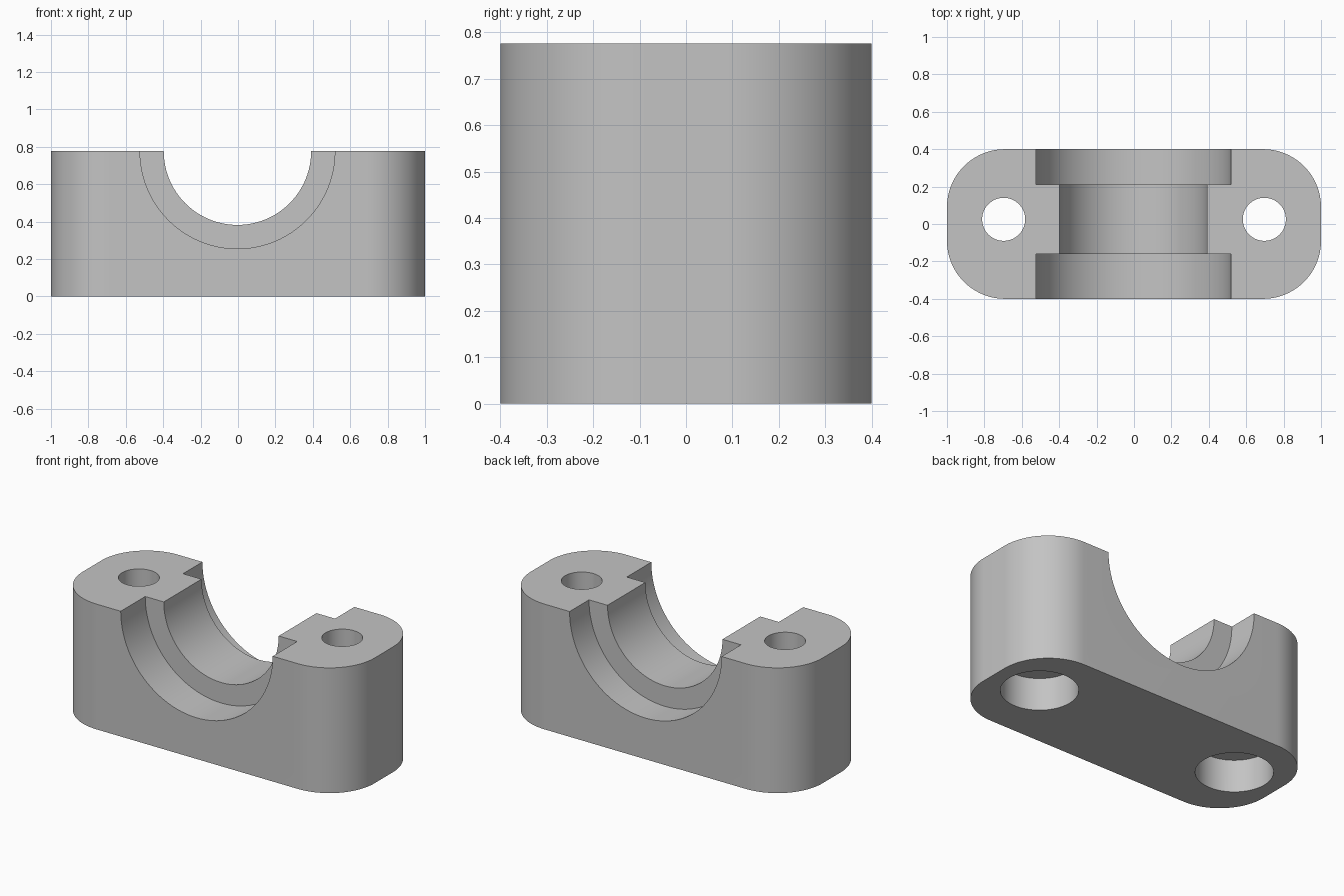
import bpy, bmesh, math

if "Cube" in bpy.data.objects:
    bpy.data.objects.remove(bpy.data.objects["Cube"], do_unlink=True)

HEIGHT, HALF_DEPTH, CORNER = 0.776, 0.4, 0.31
BORE_X, HOLE_X, HOLE_Y = -0.003, 0.697, 0.025

grey = bpy.data.materials.new("plain grey")
grey.use_nodes = True
colour = (0.55, 0.55, 0.55, 1)
grey.diffuse_color = colour
grey.node_tree.nodes["Principled BSDF"].inputs["Base Color"].default_value = colour


def cylinder(name, radius, start, end, x, y=0, z=0, along_y=False):
    """Cutter running from start to end along z, or along y."""
    middle = (start + end) / 2
    place = (x, middle, z) if along_y else (x, y, middle)
    turn = (math.pi / 2, 0, 0) if along_y else (0, 0, 0)
    bpy.ops.mesh.primitive_cylinder_add(vertices=96, radius=radius, depth=end - start,
                                        location=place, rotation=turn)
    cutter = bpy.context.object
    cutter.name = name
    cutter.hide_render = True
    cutter.data.materials.append(grey)
    return cutter


# Block with rounded vertical corners
bm = bmesh.new()
outline = []
for sx, sy, first in ((1, 1, 0), (-1, 1, 90), (-1, -1, 180), (1, -1, 270)):
    for i in range(25):
        a = math.radians(first + 90 * i / 24)
        outline.append(bm.verts.new((sx * (1 - CORNER) + CORNER * math.cos(a),
                                     sy * (HALF_DEPTH - CORNER) + CORNER * math.sin(a), 0)))
base = bm.faces.new(outline)
top = bmesh.ops.extrude_face_region(bm, geom=[base])["geom"]
bmesh.ops.translate(bm, vec=(0, 0, HEIGHT),
                    verts=[v for v in top if isinstance(v, bmesh.types.BMVert)])
bmesh.ops.recalc_face_normals(bm, faces=bm.faces)
mesh = bpy.data.meshes.new("bearing_block")
bm.to_mesh(mesh)
bm.free()
mesh.materials.append(grey)
block = bpy.data.objects.new("bearing_block", mesh)
bpy.context.collection.objects.link(block)

# Half-round bore with a wider recess at the front and back
cutters = [
    cylinder("bore_cutter", 0.394, -0.6, 0.6, BORE_X, z=HEIGHT, along_y=True),
    cylinder("front_recess_cutter", 0.521, -0.6, -0.16, BORE_X, z=HEIGHT, along_y=True),
    cylinder("back_recess_cutter", 0.521, 0.21, 0.6, BORE_X, z=HEIGHT, along_y=True),
]

# Bolt holes, counterbored from below
for side, sign in (("left", 1), ("right", -1)):
    cutters.append(cylinder(side + "_bolt_cutter", 0.115, -0.2, 1, sign * HOLE_X, HOLE_Y))
    cutters.append(cylinder(side + "_counterbore_cutter", 0.215, -0.2, 0.2,
                            sign * HOLE_X, HOLE_Y))

# Apply the cuts and drop the cutters
bpy.ops.object.select_all(action="DESELECT")
block.select_set(True)
bpy.context.view_layer.objects.active = block
for cutter in cutters:
    cut = block.modifiers.new(cutter.name, "BOOLEAN")
    cut.operation = "DIFFERENCE"
    cut.solver = "EXACT"
    cut.object = cutter
    bpy.ops.object.modifier_apply(modifier=cut.name)
for cutter in cutters:
    bpy.data.objects.remove(cutter, do_unlink=True)

bpy.ops.object.shade_smooth_by_angle(angle=math.radians(30))
